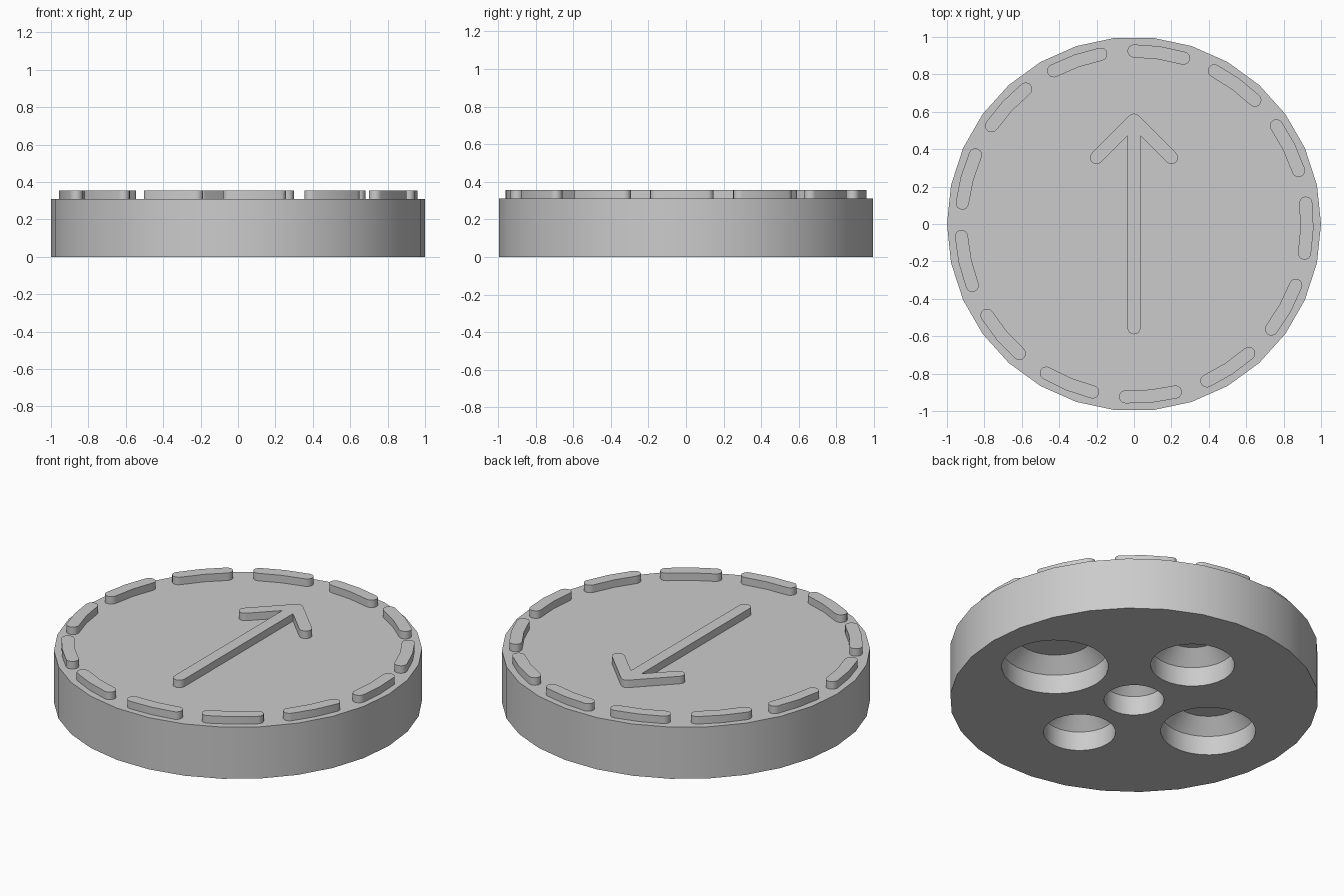
import bpy, bmesh
from math import cos, sin, pi, radians

cube = bpy.data.objects.get("Cube")
if cube:
    bpy.data.objects.remove(cube, do_unlink=True)

SIDES = 30
DISC_H = 0.31
TOP = 0.355
R = 0.035          # half width of every raised stroke

grey = bpy.data.materials.new("plain grey")
grey.use_nodes = True
GREY = (0.6, 0.6, 0.6, 1)
grey.diffuse_color = GREY
grey.node_tree.nodes["Principled BSDF"].inputs["Base Color"].default_value = GREY


def loft(name, rings):
    """Solid through closed rings of 3D points, capped at both ends."""
    bm = bmesh.new()
    loops = [[bm.verts.new(p) for p in ring] for ring in rings]
    n = len(loops[0])
    for a, b in zip(loops, loops[1:]):
        for i in range(n):
            j = (i + 1) % n
            bm.faces.new((a[i], a[j], b[j], b[i]))
    bm.faces.new(loops[0][::-1])
    bm.faces.new(loops[-1])
    bmesh.ops.recalc_face_normals(bm, faces=bm.faces)
    mesh = bpy.data.meshes.new(name)
    bm.to_mesh(mesh)
    bm.free()
    mesh.materials.append(grey)
    obj = bpy.data.objects.new(name, mesh)
    bpy.context.collection.objects.link(obj)
    return obj


def arc(cx, cy, r, start, end, steps):
    angles = [radians(start + (end - start) * i / steps) for i in range(steps + 1)]
    return [(cx + r * cos(a), cy + r * sin(a)) for a in angles]


def circle(cx, cy, r, z):
    return [(x, y, z) for x, y in arc(cx, cy, r, 0, 360, SIDES)[:-1]]


def raised(name, outline):
    return loft(name, [[(x, y, z) for x, y in outline] for z in (DISC_H, TOP)])


def activate(obj):
    bpy.ops.object.select_all(action='DESELECT')
    obj.select_set(True)
    bpy.context.view_layer.objects.active = obj


def smooth(obj):
    activate(obj)
    bpy.ops.object.shade_smooth_by_angle(angle=radians(30))


# Disc body
disc = loft("disc", [circle(0, 0, 1, 0), circle(0, 0, 1, DISC_H)])

# Five tapered pockets cut into the underside: x, y, radius
pockets = [(0, 0, 0.163), (0.56, 0, 0.29), (-0.526, 0, 0.258),
           (0, 0.495, 0.228), (0, -0.46, 0.196)]
for x, y, r in pockets:
    cutter = loft("pocket_cutter", [circle(x, y, r, -0.1), circle(x, y, r, 0.115),
                                    circle(x, y, r - 0.08, 0.195)])
    cutter.hide_render = True
    cut = disc.modifiers.new("pocket", 'BOOLEAN')
    cut.operation = 'DIFFERENCE'
    cut.solver = 'EXACT'
    cut.object = cutter
    activate(disc)
    bpy.ops.object.modifier_apply(modifier=cut.name)
    bpy.data.objects.remove(cutter, do_unlink=True)
smooth(disc)

# Arrow: right half of the outline, then mirrored
tip, wing = 0.555, 0.2
half = arc(0, -tip, R, 270, 360, 4)
half.append((R, tip - R * 2 ** 0.5 - R))
half += arc(wing, tip - wing, R, 225, 405, 8)
half += arc(0, tip, R, 45, 90, 3)
smooth(raised("arrow", half + [(-x, y) for x, y in half[-2:0:-1]]))

# Ring of thirteen round-ended dashes, each bent once in the middle
COUNT, RING = 13, 0.925
step = 360 / COUNT
span = step * 0.6
for k in range(COUNT):
    a = 90 - span + k * step
    b, mid = a + span, radians(a + span / 2)
    ends = [(RING * cos(radians(t)), RING * sin(radians(t))) for t in (a, b)]
    outline = arc(*ends[0], R, a - 180, a, 8)
    outline.append(((RING + R) * cos(mid), (RING + R) * sin(mid)))
    outline += arc(*ends[1], R, b, b + 180, 8)
    outline.append(((RING - R) * cos(mid), (RING - R) * sin(mid)))
    smooth(raised(f"rim_dash_{k + 1}", outline))
